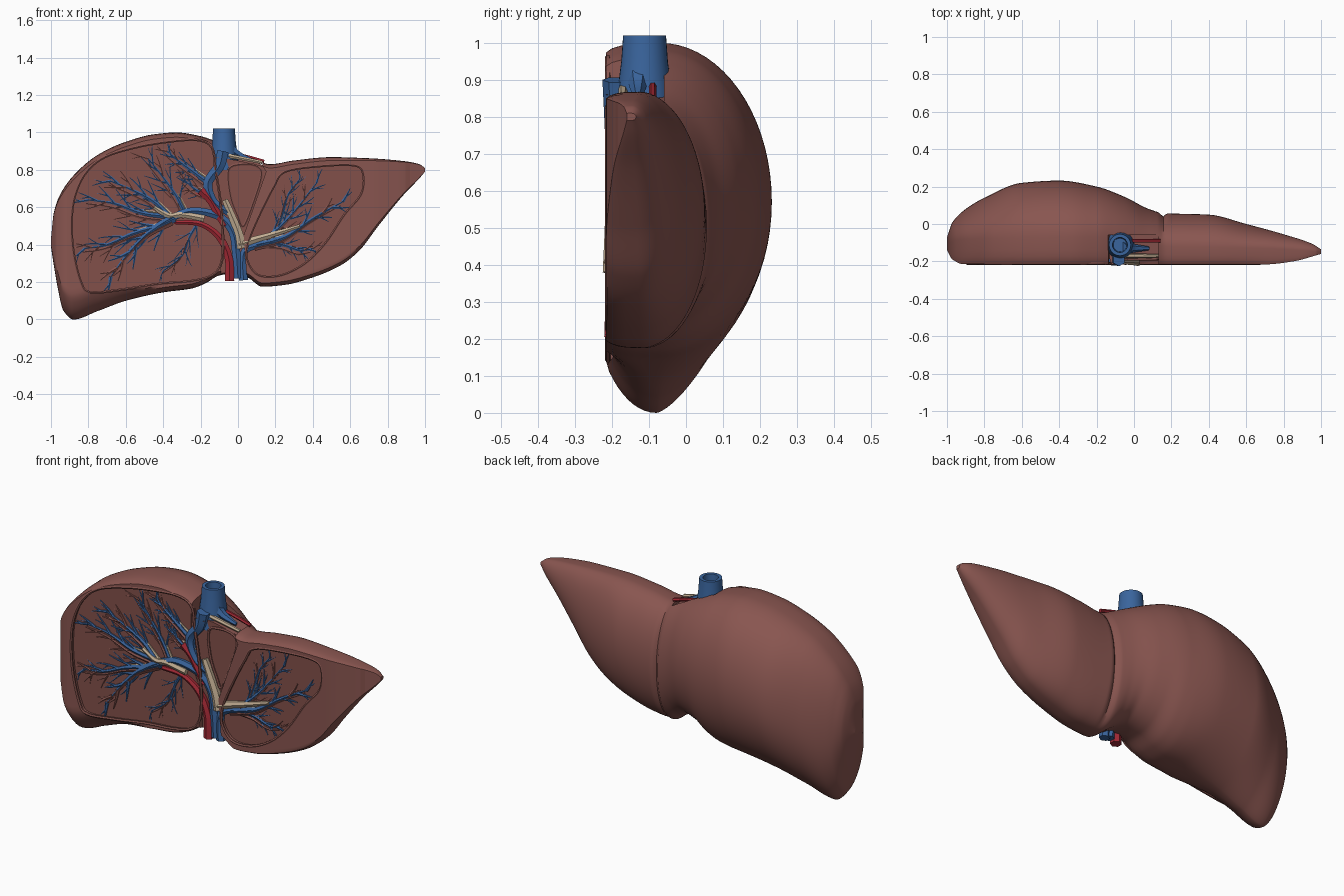
import bpy, bmesh, math, random
from mathutils import Vector

if "Cube" in bpy.data.objects:
    bpy.data.objects.remove(bpy.data.objects["Cube"])
random.seed(4)

def material(name, rgb):
    m = bpy.data.materials.new(name)
    m.diffuse_color = (*rgb, 1)
    m.use_nodes = True
    m.node_tree.nodes["Principled BSDF"].inputs["Base Color"].default_value = m.diffuse_color
    return m

LIVER = material("liver_brown", (0.25, 0.092, 0.08))
CUT = material("cut_tissue", (0.225, 0.08, 0.068))
BLUE = material("vein_blue", (0.042, 0.13, 0.34))
RED = material("artery_red", (0.36, 0.022, 0.035))
TAN = material("duct_tan", (0.54, 0.42, 0.29))

def table(pts):
    """Smooth monotone interpolation of (x, value) pairs."""
    n = len(pts)
    d = [(pts[i+1][1]-pts[i][1])/(pts[i+1][0]-pts[i][0]) for i in range(n-1)]
    m = [d[0]] + [2*a*b/(a+b) if a*b > 0 else 0 for a, b in zip(d, d[1:])] + [d[-1]]
    def f(x):
        i = max(i for i in range(n-1) if i == 0 or pts[i][0] <= x)
        h = pts[i+1][0]-pts[i][0]
        t = (x-pts[i][0])/h
        return ((2*t**3-3*t*t+1)*pts[i][1] + (t**3-2*t*t+t)*h*m[i]
                + (3*t*t-2*t**3)*pts[i+1][1] + (t**3-t*t)*h*m[i+1])
    return f

def smooth(pts, n=6, closed=False):
    """Catmull-Rom curve through the points."""
    p = [Vector(q) for q in pts]
    p = [p[-1]]+p+p[:2] if closed else [2*p[0]-p[1]]+p+[2*p[-1]-p[-2]]
    out = []
    for a, b, c, d in zip(p, p[1:], p[2:], p[3:]):
        for k in range(n):
            t = k/n
            out.append(0.5*(2*b+(c-a)*t+(2*a-5*b+4*c-d)*t*t+(3*b-a-3*c+d)*t**3))
    return out if closed else out+[p[-2]]

def new_object(name, bm, mats):
    bmesh.ops.recalc_face_normals(bm, faces=bm.faces)
    me = bpy.data.meshes.new(name)
    bm.to_mesh(me)
    bm.free()
    ob = bpy.data.objects.new(name, me)
    bpy.context.collection.objects.link(ob)
    for m in mats:
        me.materials.append(m)
    return ob

def activate(ob):
    bpy.ops.object.select_all(action='DESELECT')
    ob.select_set(True)
    bpy.context.view_layer.objects.active = ob

# Liver body: D-shaped sections lofted along x
top = table([(-1, .43), (-.985, .57), (-.95, .67), (-.87, .78), (-.75, .88), (-.6, .95), (-.45, .99),
             (-.33, 1), (-.2, .98), (-.1, .945), (0, .9), (.1, .855), (.17, .83), (.3, .85), (.5, .868),
             (.7, .862), (.9, .845), (.97, .83), (1, .81)])
bottom = table([(-1, .39), (-.985, .29), (-.962, .16), (-.935, .05), (-.88, 0), (-.75, .045), (-.6, .1),
                (-.4, .145), (-.25, .165), (-.18, .19), (-.1, .235), (0, .25), (.06, .22), (.13, .175),
                (.25, .185), (.4, .225), (.55, .29), (.65, .37), (.75, .5), (.88, .66), (.97, .755), (1, .79)])
back = table([(-1, -.07), (-.97, .01), (-.9, .08), (-.8, .14), (-.6, .22), (-.4, .232), (-.2, .2), (-.05, .145),
              (.08, .08), (.16, .058), (.4, .05), (.6, 0), (.8, -.055), (.95, -.105), (1, -.135)])
front = table([(-1, -.14), (-.97, -.19), (-.91, -.215), (.7, -.216), (.85, -.2), (1, -.16)])
edge = table([(-1, -.1), (-.9, -.08), (-.2, -.07), (.2, -.12), (.7, -.13), (1, -.148)])
flat_low = table([(-1, 1.3), (-.7, 1.4), (-.3, 2), (1, 1.7)])
power_low = table([(-1, 1.0), (-.75, .95), (-.4, .6), (1, .6)])
back_low = table([(-1, 1.45), (-.75, 1.35), (-.3, 1), (1, 1)])
bm = bmesh.new()
rings, N, K = [], 280, 72
for i in range(N+1):
    x = -math.cos(math.pi*i/N)
    zt, zb, ys = top(x), bottom(x), edge(x)
    yb = back(x) - .018*math.exp(-((x-.155)/.013)**2)     # ligament groove
    ring = []
    for k in range(K):
        a = 2*math.pi*k/K
        c, s = math.cos(a), math.sin(a)
        if c >= 0:
            y = ys+(yb-ys)*(c if s > 0 else c**back_low(x))
        else:
            f = 2*abs(c)**.6 if s > 0 else flat_low(x)*abs(c)**power_low(x)
            y = ys+(front(x)-ys)*min(1, f)
        ring.append(bm.verts.new((x, y, (zt+zb)/2+(zt-zb)/2*s)))
    rings.append(ring)
for r, q in zip(rings, rings[1:]):
    for k in range(K):
        bm.faces.new((r[k], r[(k+1) % K], q[(k+1) % K], q[k]))
bm.faces.new(rings[0])
bm.faces.new(rings[-1])
body = new_object("liver_body", bm, [LIVER, CUT])

# Windows cut into the flat front, and the notch around the great vein
right_win = smooth([(-.89, .53), (-.87, .67), (-.81, .79), (-.71, .87), (-.55, .92), (-.38, .95), (-.22, .96),
                    (-.14, .92), (-.12, .8), (-.09, .6), (-.08, .42), (-.09, .3), (-.14, .235), (-.25, .205),
                    (-.42, .19), (-.62, .16), (-.79, .145), (-.84, .2), (-.88, .36)], 5, True)
left_win = smooth([(.19, .71), (.25, .79), (.43, .82), (.62, .825), (.67, .78), (.66, .67), (.57, .56),
                   (.47, .41), (.36, .3), (.23, .235), (.11, .235), (.05, .31), (.05, .4), (.1, .53)], 5, True)
mid_win = [(-.16, .87), (.12, .84), (.15, .79), (.03, .45), (.05, .18), (-.09, .18), (-.09, .42), (-.16, .6)]
notch = [(-.15, 1.1), (-.13, .87), (.0, .85), (.13, .82), (.13, 1.1)]
caudate = smooth([(-.05, .8), (.02, .83), (.1, .82), (.125, .77), (.08, .62), (.03, .5), (0, .55), (-.04, .66)], 5, True)

def cut(outline, depth):
    b = bmesh.new()
    f = b.faces.new([b.verts.new((p[0], -.4, p[1])) for p in outline])
    ex = bmesh.ops.extrude_face_region(b, geom=[f])
    for v in ex["geom"]:
        if isinstance(v, bmesh.types.BMVert):
            v.co.y = depth
    cutter = new_object("cutter", b, [])
    cutter.hide_render = True
    mod = body.modifiers.new("cut", 'BOOLEAN')
    mod.operation, mod.solver, mod.object = 'DIFFERENCE', 'EXACT', cutter
    activate(body)
    bpy.ops.object.modifier_apply(modifier="cut")
    bpy.data.objects.remove(cutter)

for outline, depth in ((right_win, -.188), (left_win, -.188), (mid_win, -.186), (notch, -.06)):
    cut(outline, depth)
for p in body.data.polygons:
    if p.normal.y < -.95 and -.19 < p.center.y < -.184:
        p.material_index = 1
activate(body)
bpy.ops.object.shade_smooth_by_angle(angle=math.radians(35))

# Tubes collected per colour: each is a list of (x, y, z, radius)
tubes = {"veins": [], "arteries": [], "ducts": [], "tissue_ridges": []}

def trunk(kind, pts, r0, r1, y=-.19):
    path = smooth([(x, z) for x, z in pts])
    n = len(path)-1
    tubes[kind].append([(p.x, y, p.y, r0+(r1-r0)*i/n) for i, p in enumerate(path)])
    return path

def inside(p):
    for poly in (right_win, left_win):
        hit = False
        for a, b in zip(poly, poly[1:]+poly[:1]):
            if (a.y > p.y) != (b.y > p.y) and p.x < a.x+(b.x-a.x)*(p.y-a.y)/(b.y-a.y):
                hit = not hit
        if hit:
            return True
    return False

def twig(kind, p, ang, length, r, level):
    pts, bend = [], random.uniform(-.07, .07)
    for i in range(6):
        if not inside(p):
            break
        pts.append((p.x, -.19, p.y, r*(1-i/6.5)))
        if level and i == 2:
            twig(kind, p, ang+random.choice((-.5, .5)), length*.5, r*.6, level-1)
        p = p+Vector((math.cos(ang), math.sin(ang)))*length/5
        ang += bend
    if len(pts) > 1:
        tubes[kind].append(pts)

def tree(pts, r, length=.16):
    """Branch of vein with a ridge beside it, a short duct and artery at its root, and side twigs."""
    path = trunk("veins", pts, r, .004)
    trunk("tissue_ridges", [(x-.012, z-.02) for x, z in pts], r*.8, .004)
    trunk("ducts", [(x+.01, z+.014) for x, z in pts[:2]], r*.65, .004)
    trunk("arteries", [(x-.008, z-.016) for x, z in pts[:2]], r*.4, .004)
    n = len(path)
    for j in range(2, n, 2):
        d = path[j]-path[j-1]
        side = 1 if j % 4 else -1
        kind = random.choice(("veins", "veins", "tissue_ridges"))
        twig(kind, path[j], math.atan2(d.y, d.x)+side*random.uniform(.35, .65),
             length*(1.1-.5*j/n), r*.5, 1)

# Right lobe branches
tree([(-.36, .54), (-.45, .63), (-.56, .69), (-.68, .74)], .017)
tree([(-.38, .55), (-.52, .57), (-.66, .62), (-.8, .64)], .016)
tree([(-.34, .54), (-.47, .47), (-.58, .36), (-.68, .23)], .024)
tree([(-.42, .5), (-.56, .46), (-.7, .4), (-.82, .38)], .016)
tree([(-.28, .56), (-.33, .66), (-.4, .76), (-.48, .86)], .013)
tree([(-.16, .73), (-.24, .79), (-.32, .85), (-.38, .9)], .016, .11)
tree([(-.14, .66), (-.22, .69), (-.29, .75)], .014, .1)
tree([(-.2, .54), (-.26, .44), (-.3, .34), (-.4, .26)], .01, .12)
# Left lobe branches
tree([(.16, .44), (.24, .51), (.32, .6), (.42, .73)], .015, .13)
tree([(.1, .4), (.25, .44), (.4, .54), (.56, .63)], .02, .13)
tree([(.14, .41), (.24, .4), (.33, .37), (.4, .38)], .014, .1)
tree([(.2, .45), (.24, .57), (.27, .67), (.33, .75)], .01, .1)

# Main trunks at the hilum
trunk("veins", [(-.0, .22), (-.01, .36), (-.03, .47), (-.1, .55), (-.24, .58), (-.36, .54), (-.47, .47)], .027, .02)
trunk("veins", [(.03, .21), (.025, .3), (.04, .37), (.12, .4), (.25, .44)], .027, .015)
trunk("veins", [(-.08, .9), (-.1, .82), (-.16, .73), (-.13, .63), (-.05, .57)], .036, .02)
trunk("arteries", [(-.045, .205), (-.05, .33), (-.1, .44), (-.2, .51), (-.34, .52)], .029, .012, -.192)
trunk("arteries", [(-.2, .69), (-.15, .64), (-.11, .57), (-.07, .5)], .025, .02, -.194)
trunk("ducts", [(.02, .38), (0, .47), (-.04, .57), (-.07, .64)], .03, .018, -.195)
trunk("ducts", [(.005, .4), (.1, .43), (.22, .465), (.33, .5)], .025, .01, -.197)
trunk("ducts", [(-.18, .54), (-.3, .56), (-.37, .555), (-.45, .6)], .02, .012, -.199)
# Ligament vessels in the notch
trunk("ducts", [(-.05, .875), (.03, .86), (.13, .84)], .013, .01, -.17)
trunk("arteries", [(-.04, .89), (.05, .87), (.14, .845)], .01, .01, -.09)
trunk("veins", [(-.06, .93), (0, .88), (.08, .85)], .035, .01, -.13)
# Raised lips round the windows
for win, y in ((right_win, -.211), (left_win, -.211), (caudate, -.188)):
    tubes["tissue_ridges"].append([(p.x, y, p.y, .008) for p in win+win[:1]])

for name, mat in (("veins", BLUE), ("arteries", RED), ("ducts", TAN), ("tissue_ridges", LIVER)):
    cu = bpy.data.curves.new(name, 'CURVE')
    cu.dimensions, cu.bevel_depth, cu.bevel_resolution, cu.use_fill_caps = '3D', 1, 1, True
    for pts in tubes[name]:
        sp = cu.splines.new('POLY')
        sp.points.add(len(pts)-1)
        for q, (x, y, z, r) in zip(sp.points, pts):
            q.co, q.radius = (x, y, z, 1), r
    cu.materials.append(mat)
    ob = bpy.data.objects.new(name, cu)
    bpy.context.collection.objects.link(ob)
    activate(ob)
    bpy.ops.object.convert(target='MESH')
    bpy.ops.object.shade_smooth_by_angle(angle=math.radians(50))

# Great vein: hollow tube turned about its axis
bm = bmesh.new()
prof = [(0, .8), (.08, .8), (.072, .88), (.063, .95), (.058, 1.02), (.04, 1.02), (.036, .93), (0, .93)]
vs = [bm.verts.new((r, 0, z)) for r, z in prof]
es = [bm.edges.new(e) for e in zip(vs, vs[1:])]
bmesh.ops.spin(bm, geom=vs+es, cent=(0, 0, 0), axis=(0, 0, 1), angle=2*math.pi, steps=32)
bmesh.ops.remove_doubles(bm, verts=bm.verts, dist=1e-4)
vein = new_object("great_vein", bm, [BLUE])
vein.location = (-.075, -.112, 0)
activate(vein)
bpy.ops.object.shade_smooth_by_angle(angle=math.radians(40))
